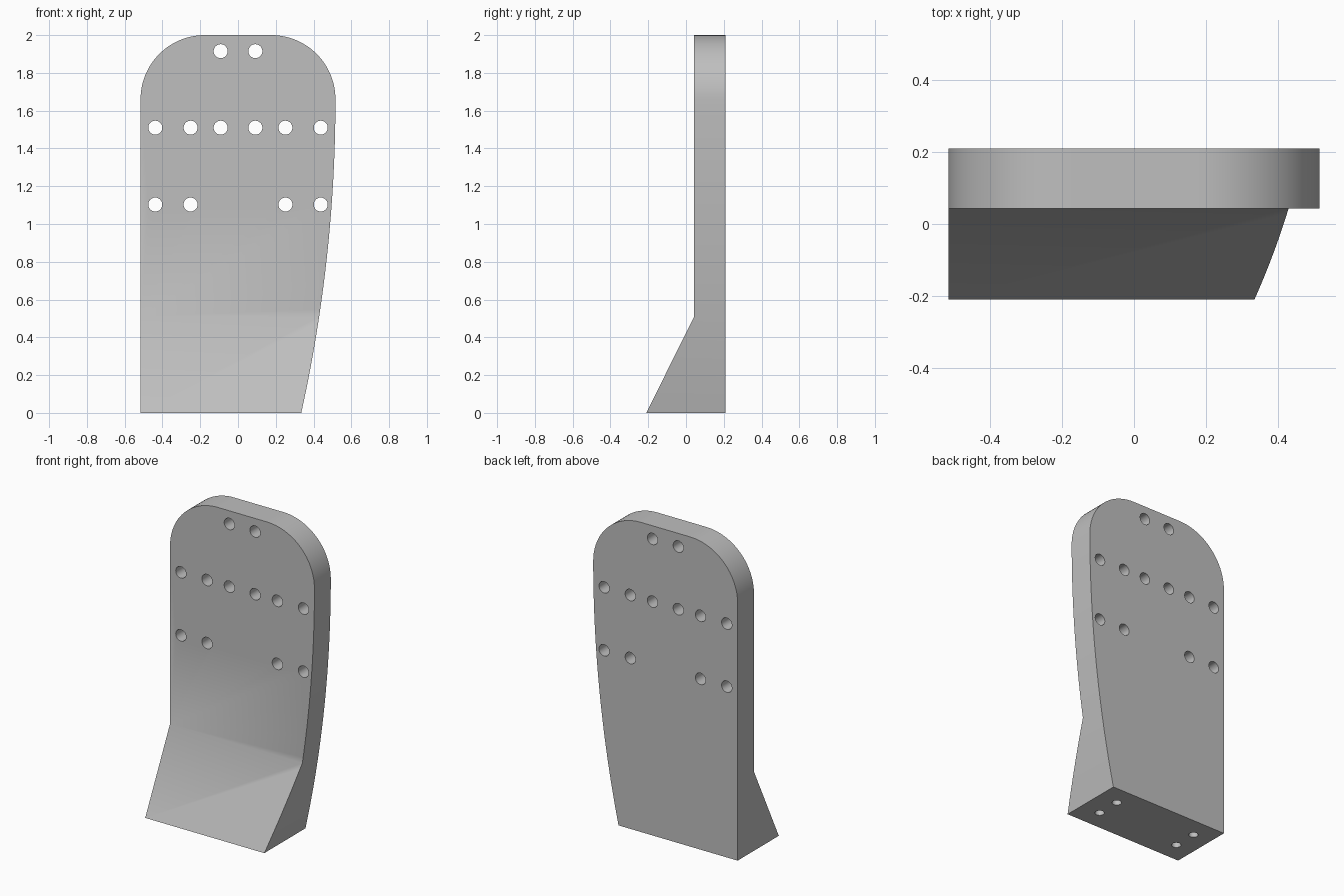
import bpy, bmesh, math
from mathutils import Matrix, Vector

cube = bpy.data.objects.get("Cube")
if cube:
    bpy.data.objects.remove(cube)

grey = bpy.data.materials.new("plain_grey")
grey.use_nodes = True
colour = (0.52, 0.52, 0.52, 1)
grey.diffuse_color = colour
grey.node_tree.nodes["Principled BSDF"].inputs["Base Color"].default_value = colour


def prism(name, points, offset):
    """Extrude a closed outline of 3D points along an offset."""
    bm = bmesh.new()
    face = bm.faces.new([bm.verts.new(p) for p in points])
    result = bmesh.ops.extrude_face_region(bm, geom=[face])
    verts = [v for v in result["geom"] if isinstance(v, bmesh.types.BMVert)]
    bmesh.ops.translate(bm, verts=verts, vec=Vector(offset))
    bmesh.ops.recalc_face_normals(bm, faces=bm.faces)
    return to_object(name, bm)


def to_object(name, bm):
    mesh = bpy.data.meshes.new(name)
    bm.to_mesh(mesh)
    bm.free()
    mesh.materials.append(grey)
    obj = bpy.data.objects.new(name, mesh)
    bpy.context.collection.objects.link(obj)
    return obj


def cut(target, tool, operation):
    """Apply a boolean and discard the tool."""
    tool.hide_render = True
    mod = target.modifiers.new("cut", "BOOLEAN")
    mod.object, mod.operation, mod.solver = tool, operation, "EXACT"
    bpy.context.view_layer.objects.active = target
    bpy.ops.object.modifier_apply(modifier=mod.name)
    bpy.data.objects.remove(tool)


def arc(cx, cz, radius, start, end, steps):
    angles = [math.radians(start + (end - start) * i / steps) for i in range(steps + 1)]
    return [(cx + radius * math.cos(a), cz + radius * math.sin(a)) for a in angles]


# Front outline: straight left edge, rounded top, bowed and tapering right edge
half, corner, shoulder, bow = 0.516, 0.34, 1.66, 7.7
sweep = math.degrees(math.asin(shoulder / bow))
outline = [(-half, 0)]
outline += arc(half - bow, shoulder, bow, -sweep, 0, 24)
outline += arc(half - corner, shoulder, corner, 0, 90, 24)[1:]
outline += arc(corner - half, shoulder, corner, 90, 180, 24)
plate = prism("back_plate", [(x, -0.3, z) for x, z in outline], (0, 0.6, 0))

# Side profile: thin upright flaring forward into a wedge foot
side = [(-0.21, 0), (0.21, 0), (0.21, 2), (0.043, 2), (0.043, 0.51)]
cut(plate, prism("side_profile", [(-1, y, z) for y, z in side], (2, 0, 0)), "INTERSECT")

# Bolt holes through the plate and blind holes in the foot
drill = bmesh.new()


def hole(position, radius, depth, turn):
    matrix = Matrix.Translation(position) @ Matrix.Rotation(turn, 4, "X")
    bmesh.ops.create_cone(drill, cap_ends=True, segments=32, radius1=radius,
                          radius2=radius, depth=depth, matrix=matrix)


rows = {1.915: [0.092], 1.51: [0.092, 0.251, 0.438], 1.103: [0.251, 0.438]}
for z, offsets in rows.items():
    for x in offsets:
        for sign in (-1, 1):
            hole((sign * x, 0.12, z), 0.037, 0.5, math.pi / 2)
for x in (-0.39, 0.20):
    for y in (-0.077, 0.08):
        hole((x, y, 0), 0.028, 0.4, 0)
cut(plate, to_object("drill", drill), "DIFFERENCE")

# Smooth curves, crisp edges
bpy.ops.object.select_all(action="DESELECT")
plate.select_set(True)
bpy.context.view_layer.objects.active = plate
bpy.ops.object.shade_smooth_by_angle(angle=math.radians(30))
